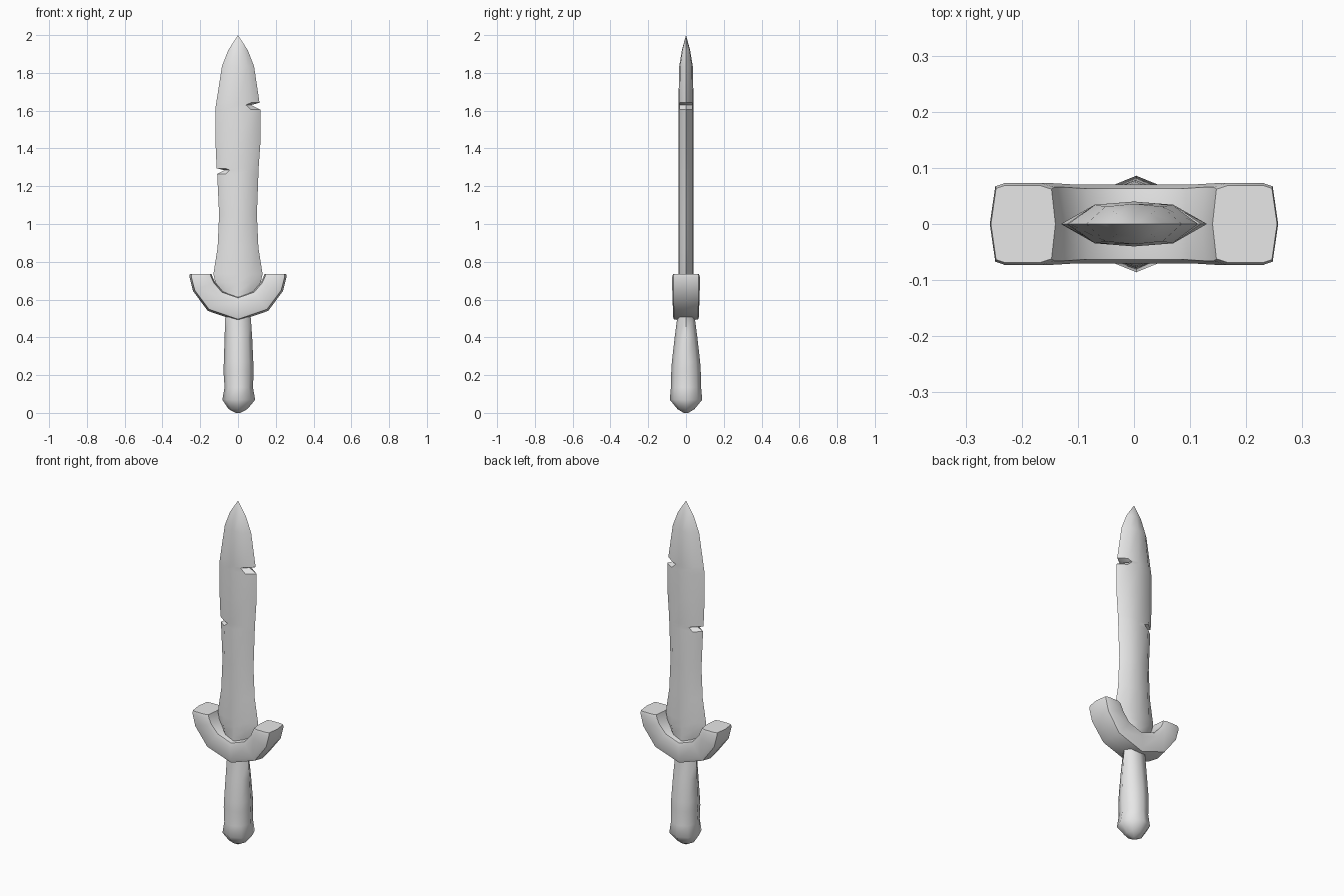
import bpy, bmesh, math
from mathutils import Vector

cube = bpy.data.objects.get("Cube")
if cube:
    bpy.data.objects.remove(cube, do_unlink=True)

mat = bpy.data.materials.new("plain light grey")
mat.use_nodes = True
GREY = (0.8, 0.8, 0.8, 1)
mat.diffuse_color = GREY
mat.node_tree.nodes["Principled BSDF"].inputs["Base Color"].default_value = GREY


def loft(name, rings, angle):
    """Skin a stack of equal rings, cap both ends, shade smooth by angle."""
    bm = bmesh.new()
    rows = [[bm.verts.new(p) for p in ring] for ring in rings]
    n = len(rows[0])
    for a, b in zip(rows, rows[1:]):
        for i in range(n):
            j = (i + 1) % n
            bm.faces.new((a[i], a[j], b[j], b[i]))
    bm.faces.new(rows[0])
    bm.faces.new(rows[-1])
    bmesh.ops.remove_doubles(bm, verts=bm.verts, dist=0.0005)
    bmesh.ops.recalc_face_normals(bm, faces=bm.faces)
    mesh = bpy.data.meshes.new(name)
    bm.to_mesh(mesh)
    bm.free()
    mesh.materials.append(mat)
    obj = bpy.data.objects.new(name, mesh)
    bpy.context.collection.objects.link(obj)
    bpy.ops.object.select_all(action='DESELECT')
    obj.select_set(True)
    bpy.context.view_layer.objects.active = obj
    bpy.ops.object.shade_smooth_by_angle(angle=math.radians(angle))
    return obj


# Blade: lens section with thin edges; rows are z, left reach, right reach, thickness
def blade_ring(z, left, right, t):
    def shoulder(w):
        return min(w * 0.6, 0.07)
    return [(left, 0, z), (shoulder(left), t * 0.86, z), (0, t, z),
            (-shoulder(right), t * 0.86, z), (-right, 0, z),
            (-shoulder(right), -t * 0.86, z), (0, -t, z),
            (shoulder(left), -t * 0.86, z)]


blade_rows = [
    (0.56, 0.05, 0.05, 0.04), (0.64, 0.10, 0.10, 0.04),
    (0.69, 0.12, 0.12, 0.04), (0.735, 0.13, 0.13, 0.04),
    (0.875, 0.108, 0.108, 0.04), (1.05, 0.10, 0.10, 0.04),
    (1.265, 0.108, 0.11, 0.04),
    (1.285, 0.109, 0.072, 0.04),      # nick on the right edge
    (1.295, 0.109, 0.113, 0.04),
    (1.45, 0.12, 0.12, 0.04), (1.605, 0.12, 0.12, 0.04),
    (1.63, 0.07, 0.117, 0.04),        # nick on the left edge
    (1.642, 0.114, 0.115, 0.04),
    (1.835, 0.085, 0.085, 0.036), (1.92, 0.052, 0.052, 0.022),
    (2.0, 0, 0, 0)]
loft("blade", [blade_ring(*r) for r in blade_rows], 40)

# Guard: boxy rounded section swept along an upturned crescent
section = [(0, 0), (0.06, 0.9), (0.25, 1), (0.78, 1), (0.92, 0.92), (1, 0),
           (0.92, -0.92), (0.78, -1), (0.25, -1), (0.06, -0.9)]
half = [  # inner x, z, outer x, z, half depth
    (0, 0.617, 0, 0.485, 0.07),
    (0.08, 0.645, 0.16, 0.54, 0.07),
    (0.12, 0.69, 0.238, 0.645, 0.073),
    (0.135, 0.72, 0.257, 0.72, 0.073),
    (0.14, 0.735, 0.255, 0.735, 0.069)]
stations = [(-a, b, -c, d, e) for a, b, c, d, e in reversed(half[1:])] + half
guard_rings = []
for ix, iz, ox, oz, depth in stations:
    inner, outer = Vector((ix, 0, iz)), Vector((ox, 0, oz))
    guard_rings.append([inner.lerp(outer, t) + Vector((0, y * depth, 0))
                        for t, y in section])
loft("guard", guard_rings, 45)

# Grip and pommel: eight-sided; rows are z, centre x, radius x, radius y
grip_rows = [
    (0.0, 0, 0.012, 0.012), (0.02, 0, 0.05, 0.045),
    (0.07, 0.004, 0.087, 0.086), (0.135, 0.004, 0.075, 0.08),
    (0.22, 0.003, 0.08, 0.078), (0.27, 0.003, 0.078, 0.075),
    (0.40, 0.002, 0.073, 0.06), (0.50, 0, 0.068, 0.047),
    (0.55, 0, 0.06, 0.045)]
loft("grip", [[(cx + rx * math.cos(k * math.pi / 4),
                ry * math.sin(k * math.pi / 4), z) for k in range(8)]
              for z, cx, rx, ry in grip_rows], 50)
